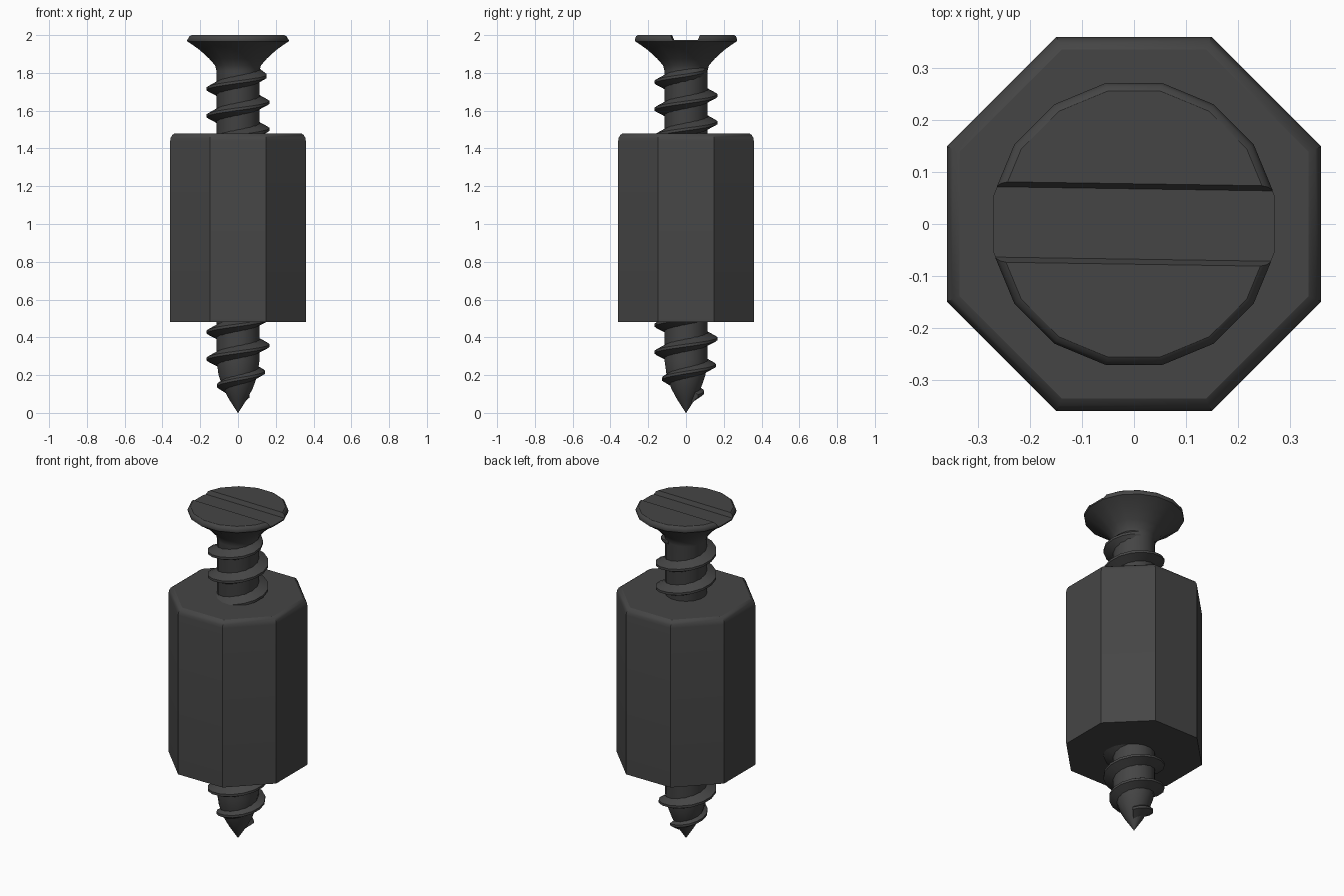
import bpy, bmesh
from math import pi, cos, sin

if "Cube" in bpy.data.objects:
    bpy.data.objects.remove(bpy.data.objects["Cube"])

dark = bpy.data.materials.new("dark_metal")
dark.diffuse_color = (0.06, 0.06, 0.06, 1)
dark.use_nodes = True
dark.node_tree.nodes["Principled BSDF"].inputs["Base Color"].default_value = dark.diffuse_color


def finish(name, bm):
    bmesh.ops.recalc_face_normals(bm, faces=bm.faces[:])
    mesh = bpy.data.meshes.new(name)
    bm.to_mesh(mesh)
    bm.free()
    mesh.materials.append(dark)
    ob = bpy.data.objects.new(name, mesh)
    bpy.context.collection.objects.link(ob)
    return ob


def skin(bm, rings, closed):
    """Join consecutive rings of vertices with quads and cap both ends."""
    n = len(rings[0])
    for a, b in zip(rings, rings[1:]):
        for i in range(n):
            j = (i + 1) % n
            bm.faces.new((a[i], a[j], b[j], b[i]))
    if closed:
        bm.faces.new(rings[0])
        bm.faces.new(rings[-1])


def lathe(name, profile, sides):
    bm = bmesh.new()
    rings = []
    for r, z in profile:
        angles = [2 * pi * (i + 0.5) / sides for i in range(sides)]
        rings.append([bm.verts.new((r * cos(a), r * sin(a), z)) for a in angles])
    skin(bm, rings, True)
    return finish(name, bm)


def smooth(ob, angle):
    bpy.ops.object.select_all(action='DESELECT')
    ob.select_set(True)
    bpy.context.view_layer.objects.active = ob
    bpy.ops.object.shade_smooth_by_angle(angle=angle)


# Octagonal sleeve with a rounded top edge
k = 1 / cos(pi / 8)
sleeve = lathe("octagonal_sleeve", [(0.359 * k, 0.48), (0.359 * k, 1.44), (0.356 * k, 1.457),
                                    (0.348 * k, 1.471), (0.335 * k, 1.48)], 8)
smooth(sleeve, 0.6)

# Screw shank, pointed tip and countersunk head
screw = lathe("screw_shank_and_head", [
    (0.001, 0), (0.05, 0.075), (0.08, 0.13), (0.105, 0.2), (0.116, 0.28),
    (0.116, 1.81), (0.124, 1.84), (0.155, 1.875), (0.205, 1.92), (0.255, 1.955),
    (0.274, 1.967), (0.276, 1.978), (0.27, 1.993), (0.26, 2.0)], 16)

# Driver slot, slightly narrower at its floor
bm = bmesh.new()
bmesh.ops.create_cube(bm, size=1)
for v in bm.verts:
    top = v.co.z > 0
    v.co = (v.co.x * 0.8, v.co.y * (0.17 if top else 0.135), 2.02 if top else 1.975)
cutter = finish("slot_cutter", bm)
cutter.rotation_euler.z = -0.015
cutter.hide_render = True
cutter.hide_set(True)
mod = screw.modifiers.new("slot", 'BOOLEAN')
mod.operation = 'DIFFERENCE'
mod.solver = 'EXACT'
mod.object = cutter
bpy.context.view_layer.objects.active = screw
bpy.ops.object.modifier_apply(modifier=mod.name)
bpy.data.objects.remove(cutter)
smooth(screw, 0.6)

# Right-handed thread, shrinking towards the tip and fading out below the head
pitch, steps = 0.143, 16
z0, z1 = 0.09, 1.815
bm = bmesh.new()
rings = []
for i in range(int((z1 - z0) / pitch * steps) + 1):
    z = z0 + i * pitch / steps
    a = 2 * pi * (z - 1.645) / pitch
    t = min(1, (z - z0) / 0.18)
    outer = 0.088 + 0.08 * t
    outer -= 0.05 * max(0, (z - 1.775) / 0.04)
    inner = 0.04 + 0.065 * t
    section = [(inner, -0.038), (outer, -0.008), (outer, 0.006), (inner, 0.038)]
    rings.append([bm.verts.new((r * cos(a), r * sin(a), z + dz)) for r, dz in section])
skin(bm, rings, True)
thread = finish("screw_thread", bm)
smooth(thread, 0.5)
